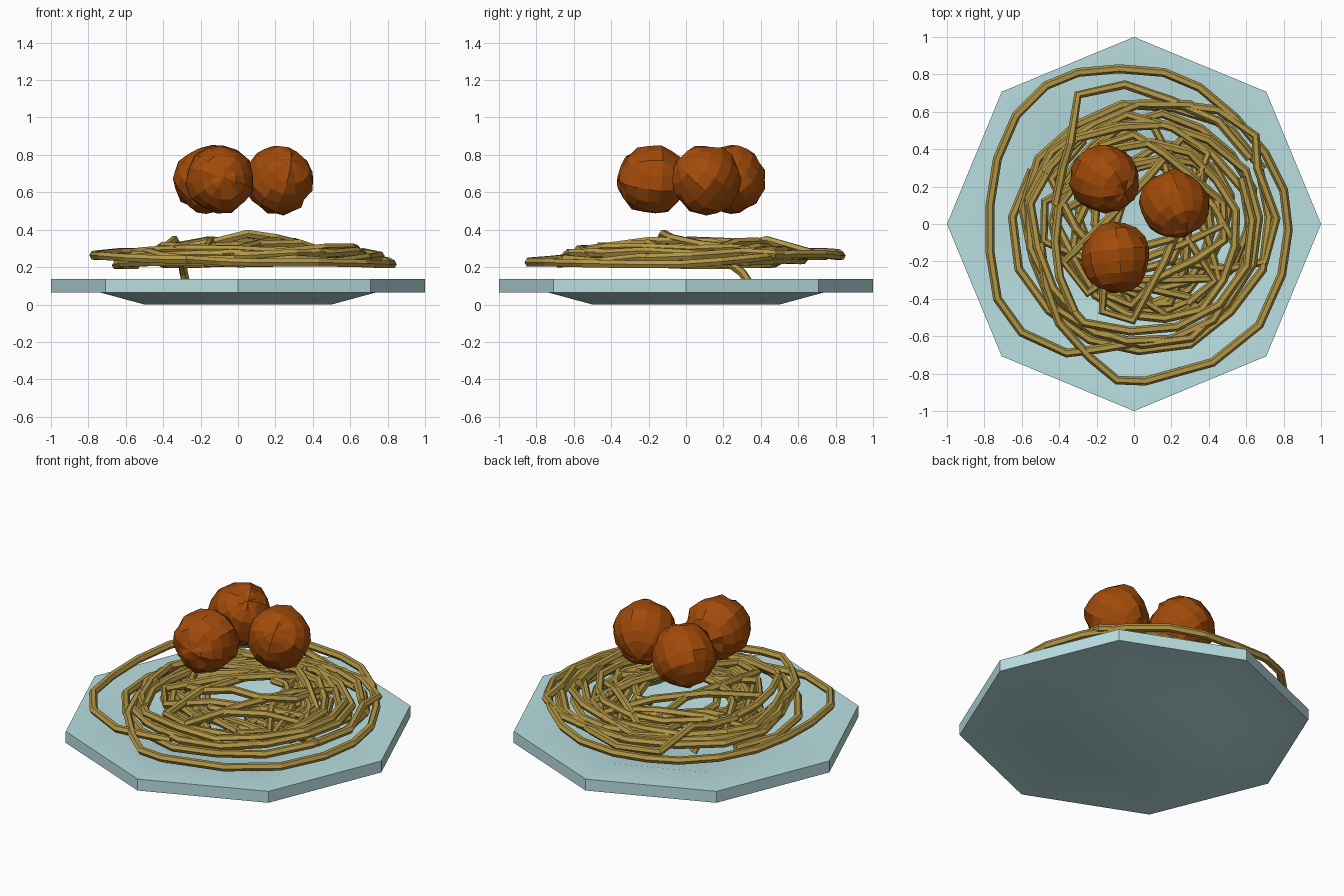
import bpy, bmesh, math, random
from mathutils import Vector, Euler

if "Cube" in bpy.data.objects:
    bpy.data.objects.remove(bpy.data.objects["Cube"])

random.seed(7)

def material(name, rgb):
    m = bpy.data.materials.new(name)
    m.diffuse_color = (*rgb, 1)
    m.use_nodes = True
    m.node_tree.nodes["Principled BSDF"].inputs["Base Color"].default_value = m.diffuse_color
    return m

def add_mesh(name, bm, mat):
    me = bpy.data.meshes.new(name)
    bm.to_mesh(me)
    bm.free()
    ob = bpy.data.objects.new(name, me)
    bpy.context.collection.objects.link(ob)
    me.materials.append(mat)
    return ob

china = material("china", (0.49, 0.74, 0.76))
pasta = material("pasta", (0.45, 0.31, 0.06))
meat = material("meat", (0.36, 0.07, 0.003))

# Plate: eight-sided shallow dish with a flat rim
profile = [(0.5, 0.0), (0.74, 0.065), (1.0, 0.065), (1.0, 0.137), (0.74, 0.137), (0.5, 0.075)]
bm = bmesh.new()
rings = [[bm.verts.new((r * math.cos(k * math.pi / 4), r * math.sin(k * math.pi / 4), z))
          for k in range(8)] for r, z in profile]
for lo, hi in zip(rings, rings[1:]):
    for k in range(8):
        bm.faces.new((lo[k], lo[(k + 1) % 8], hi[(k + 1) % 8], hi[k]))
bm.faces.new(rings[0][::-1])
bm.faces.new(rings[-1])
plate = add_mesh("plate", bm, china)
bpy.context.view_layer.objects.active = plate
plate.select_set(True)
bpy.ops.object.shade_smooth_by_angle(angle=math.radians(30))

# Spaghetti: six-sided tubes swept along polylines
def strand(name, points, r=0.024):
    cu = bpy.data.curves.new(name, 'CURVE')
    cu.dimensions = '3D'
    cu.bevel_depth = r
    cu.bevel_resolution = 1
    cu.use_fill_caps = True
    sp = cu.splines.new('POLY')
    sp.points.add(len(points) - 1)
    for p, co in zip(sp.points, points):
        p.co = (*co, 1)
    sp.use_smooth = False
    ob = bpy.data.objects.new(name, cu)
    bpy.context.collection.objects.link(ob)
    cu.materials.append(pasta)

# Large outer loop that starts and ends inside the nest
outer = [(-.02, -.64, .24), (-.2, -.67, .24), (-.36, -.69, .24), (-.6, -.58, .25), (-.73, -.4, .26),
         (-.77, -.15, .26), (-.77, .1, .265), (-.73, .35, .27), (-.63, .58, .28), (-.47, .74, .28),
         (-.3, .81, .275), (-.08, .83, .26), (.16, .81, .26), (.35, .73, .27), (.54, .57, .27),
         (.7, .38, .25), (.8, .18, .23), (.825, -.03, .215), (.79, -.27, .215), (.67, -.54, .22),
         (.42, -.74, .225), (.06, -.84, .225), (-.09, -.835, .23), (-.24, -.71, .24),
         (-.4, -.53, .26), (-.47, -.33, .28), (-.5, -.1, .28)]
strand("outer_noodle", outer)

# Winding strands: centre x, centre y, radius for successive turns
def winding(turns, start, z0, z1, steps=15):
    n = (len(turns) - 1) * steps
    pts = []
    for i in range(n + 1):
        k = min(i // steps, len(turns) - 2)
        f = i / steps - k
        cx, cy, r = (a + (b - a) * f for a, b in zip(turns[k], turns[k + 1]))
        a = start + math.tau * i / steps
        r += random.uniform(-0.03, 0.03)
        pts.append((cx + r * math.cos(a), cy + r * math.sin(a),
                    z0 + (z1 - z0) * i / n + random.uniform(-0.015, 0.015)))
    return pts

nest = [
    ([(.02, -.05, .67), (.07, 0, .67), (.03, -.03, .57)], 2.6, .22, .29),
    ([(.10, .04, .63), (.0, -.07, .62), (.08, .04, .56)], 0.4, .25, .30),
    ([(.08, .1, .58), (.12, .0, .50), (.0, -.1, .46)], 4.0, .23, .31),
    ([(-.02, .02, .45), (.1, .03, .42), (.08, 0, .32), (.06, .03, .2)], 1.5, .22, .31),
]
for i, (turns, start, z0, z1) in enumerate(nest):
    strand(f"nest_noodle_{i + 1}", winding(turns, start, z0, z1))

# Zigzag strands crossing the middle of the nest, bouncing between its sides
def crossing(start, turn, count, z0):
    pts = []
    a = start
    for i in range(count):
        r = random.uniform(.4, .56)
        p = Vector((.06 + r * math.cos(a), r * math.sin(a), z0 + random.uniform(0, .03)))
        if pts:
            q = pts[-1]
            lift = random.uniform(0, .06)
            for f in (.35, .7):
                m = q.lerp(p, f) + Vector((random.uniform(-.04, .04), random.uniform(-.04, .04), lift))
                pts.append(m)
        # short rounded return along the nest edge
        pts.append(p)
        b = a + random.uniform(.3, .5)
        pts.append(Vector((.06 + r * math.cos(b), r * math.sin(b), p.z)))
        a = b + turn + random.uniform(-.3, .3)
    return pts

for i, (start, turn) in enumerate([(0.3, 1.7), (2.2, 2.1), (4.1, 1.5), (5.2, 2.4)]):
    strand(f"cross_noodle_{i + 1}", crossing(start, turn, 6, .225 + .017 * i))

# Top bump of the nest, a raised loop, and one end drooping towards the plate
strand("top_noodle", [(-.3, -.1, .30), (-.12, -.14, .335), (.05, -.12, .378), (.2, -.08, .355),
                      (.34, .08, .32), (.36, .28, .30)])
strand("raised_noodle", [(-.42, .1, .29), (-.38, .3, .31), (-.34, .43, .345), (-.3, .69, .27),
                         (-.05, .745, .26), (.2, .66, .26), (.45, .55, .27), (.62, .35, .27)])
strand("side_noodle", [(.2, .64, .26), (.45, .61, .27), (.65, .47, .27), (.66, .3, .28),
                       (.76, .03, .26), (.7, -.2, .25), (.5, -.24, .27), (.2, -.2, .28)])
strand("drooping_noodle", [(-.28, .33, .125), (-.29, .3, .17), (-.3, .22, .23), (-.2, .05, .25)])

# Meatballs: lumpy faceted spheres, each turned differently
balls = [((-.155, .24, .668), (.5, .6, .2)), ((.215, .105, .668), (.9, -.5, .8)),
         ((-.095, -.18, .668), (1.5, .1, .1))]
for i, (loc, rot) in enumerate(balls):
    bm = bmesh.new()
    bmesh.ops.create_uvsphere(bm, u_segments=14, v_segments=9, radius=.186)
    turn = Euler(rot).to_matrix()
    for v in bm.verts:
        v.co = turn @ (v.co * random.uniform(.94, 1.05)) + Vector(loc)
    add_mesh(f"meatball_{i + 1}", bm, meat)
